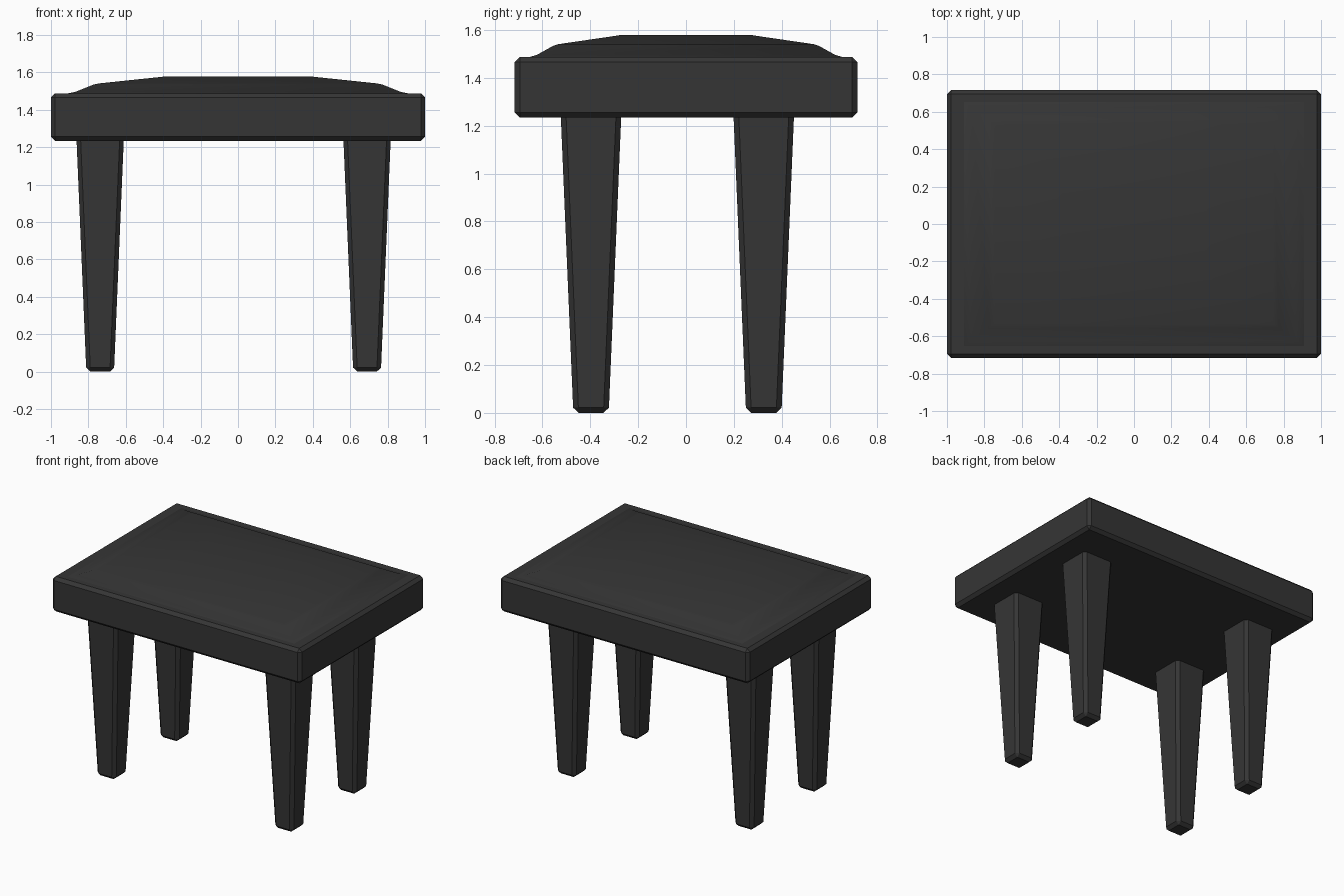
import bpy, bmesh

if "Cube" in bpy.data.objects:
    bpy.data.objects.remove(bpy.data.objects["Cube"])

mat = bpy.data.materials.new("charcoal black")
mat.diffuse_color = (0.036, 0.036, 0.036, 1)
mat.use_nodes = True
mat.node_tree.nodes["Principled BSDF"].inputs["Base Color"].default_value = mat.diffuse_color


def rings_object(name, rings, location=(0, 0, 0)):
    """Closed solid lofted through rectangular rings (half_x, half_y, z)."""
    bm = bmesh.new()
    loops = [[bm.verts.new((sx * hx, sy * hy, z))
              for sx, sy in ((-1, -1), (1, -1), (1, 1), (-1, 1))]
             for hx, hy, z in rings]
    for a, b in zip(loops, loops[1:]):
        for i in range(4):
            j = (i + 1) % 4
            bm.faces.new((a[i], a[j], b[j], b[i]))
    bm.faces.new(loops[0][::-1])
    bm.faces.new(loops[-1])
    bmesh.ops.recalc_face_normals(bm, faces=bm.faces[:])
    mesh = bpy.data.meshes.new(name)
    bm.to_mesh(mesh)
    bm.free()
    mesh.materials.append(mat)
    obj = bpy.data.objects.new(name, mesh)
    obj.location = location
    bpy.context.collection.objects.link(obj)
    return obj


def chamfer(obj, width):
    mod = obj.modifiers.new("chamfer", 'BEVEL')
    mod.width = width
    mod.segments = 1
    mod.limit_method = 'ANGLE'
    mod.angle_limit = 0.6


# Seat slab
seat = rings_object("seat", [(1.0, 0.716, 1.234), (1.0, 0.716, 1.488)])
chamfer(seat, 0.022)

# Cushion: soft shallow dome, every ring a scaled copy of the seat outline
profile = [(0.93, 1.48), (0.915, 1.487), (0.87, 1.496), (0.775, 1.534),
           (0.745, 1.541), (0.42, 1.575), (0.385, 1.579)]
cushion = rings_object("seat_cushion", [(s, s * 0.717, z) for s, z in profile])
bpy.context.view_layer.objects.active = cushion
cushion.select_set(True)
bpy.ops.object.shade_smooth_by_angle(angle=0.6)
cushion.select_set(False)

# Four tapered legs, set slightly towards the left and front
for side, x in (("left", -0.737), ("right", 0.690)):
    for end, y in (("front", -0.397), ("back", 0.325)):
        leg = rings_object(f"{end}_{side}_leg",
                           [(0.074, 0.074, 0.0), (0.128, 0.128, 1.28)], (x, y, 0))
        chamfer(leg, 0.022)
